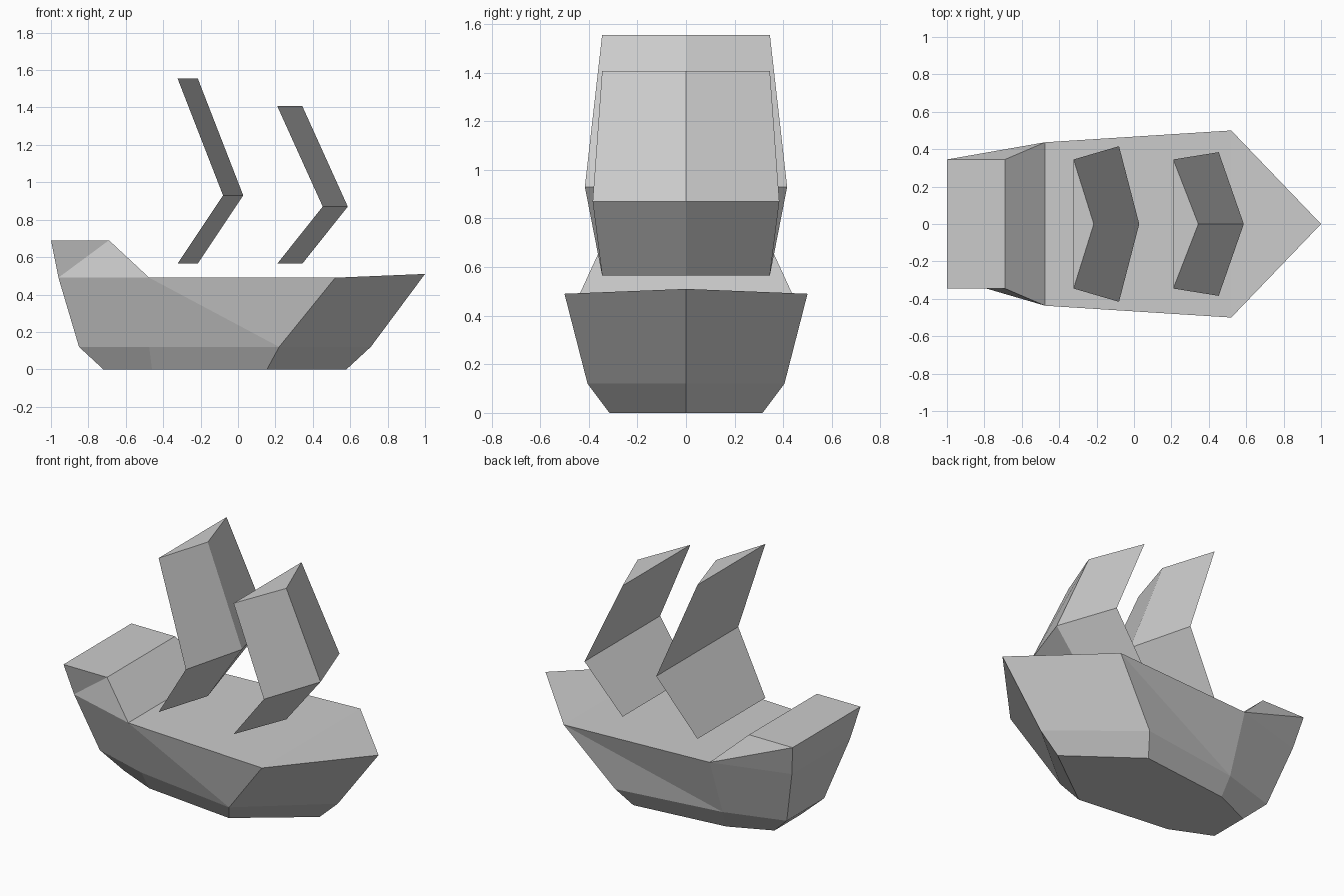
import bpy, bmesh

if "Cube" in bpy.data.objects:
    bpy.data.objects.remove(bpy.data.objects["Cube"])


def make(name, points, faces):
    """Flat-shaded closed object from points and named corner loops."""
    bm = bmesh.new()
    verts = {k: bm.verts.new(p) for k, p in points.items()}
    for f in faces:
        bm.faces.new([verts[k] for k in f])
    bmesh.ops.recalc_face_normals(bm, faces=bm.faces[:])
    mesh = bpy.data.meshes.new(name)
    bm.to_mesh(mesh)
    bm.free()
    ob = bpy.data.objects.new(name, mesh)
    bpy.context.collection.objects.link(ob)
    return ob


# Hull: (x, half width, z) at keel, chine and deck for stern, middle, front
half = {
    "sk": (-0.72, 0.13, 0.0), "sc": (-0.85, 0.19, 0.12), "sd": (-0.96, 0.295, 0.49),
    "mk": (-0.46, 0.245, 0.0), "mc": (-0.475, 0.305, 0.12), "md": (-0.475, 0.437, 0.49),
    "fk": (0.155, 0.315, 0.0), "fc": (0.22, 0.405, 0.12), "fd": (0.52, 0.50, 0.49),
    "t0": (-1.0, 0.345, 0.69), "t1": (-0.69, 0.345, 0.69),   # raised stern deck
}
pts = {"bk": (0.58, 0, 0.0), "bc": (0.71, 0, 0.12), "bd": (1.0, 0, 0.51)}
faces = []
for s, side in ((-1, "-"), (1, "+")):
    for k, (x, y, z) in half.items():
        pts[k + side] = (x, s * y, z)
    panels = ["sk mk mc sc", "mk fk fc mc", "sc mc md sd"]
    # creases of the twisted side panels run opposite ways on the two sides
    if s < 0:
        panels += ["mc fc md", "fc fd md", "sd md t1", "sd t1 t0"]
    else:
        panels += ["mc fc fd", "mc fd md", "sd md t0", "md t1 t0"]
    # bow panels
    panels += ["fk bk bc fc", "fc bc bd fd"]
    faces += [[k if k[0] == "b" else k + side for k in p.split()] for p in panels]

# transom, stern deck, slope, main deck and bottom, joining both sides
for pair in ("sk sc", "sc sd", "sd t0", "t0 t1", "t1 md", "md fd", "sk mk", "mk fk"):
    a, b = pair.split()
    faces.append([a + "-", b + "-", b + "+", a + "+"])
faces += [["fd-", "bd", "fd+"], ["fk-", "bk", "fk+"]]
make("hull", pts, faces)


# Sails: triangular section swept through a bend
def sail(name, depth, sections):
    pts, faces = {}, []
    for i, (x, w, z) in enumerate(sections):
        for j, p in enumerate(((x, -w, z), (x + depth, 0, z), (x, w, z))):
            pts[i, j] = p
    for i in range(len(sections) - 1):
        for j in range(3):
            k = (j + 1) % 3
            faces.append([(i, j), (i, k), (i + 1, k), (i + 1, j)])
    for i in (0, len(sections) - 1):
        faces.append([(i, 0), (i, 1), (i, 2)])
    make(name, pts, faces)


sail("main_sail", 0.108, [(-0.323, 0.345, 0.565), (-0.08, 0.416, 0.93), (-0.323, 0.345, 1.555)])
sail("fore_sail", 0.134, [(0.21, 0.345, 0.565), (0.453, 0.384, 0.87), (0.21, 0.345, 1.407)])
